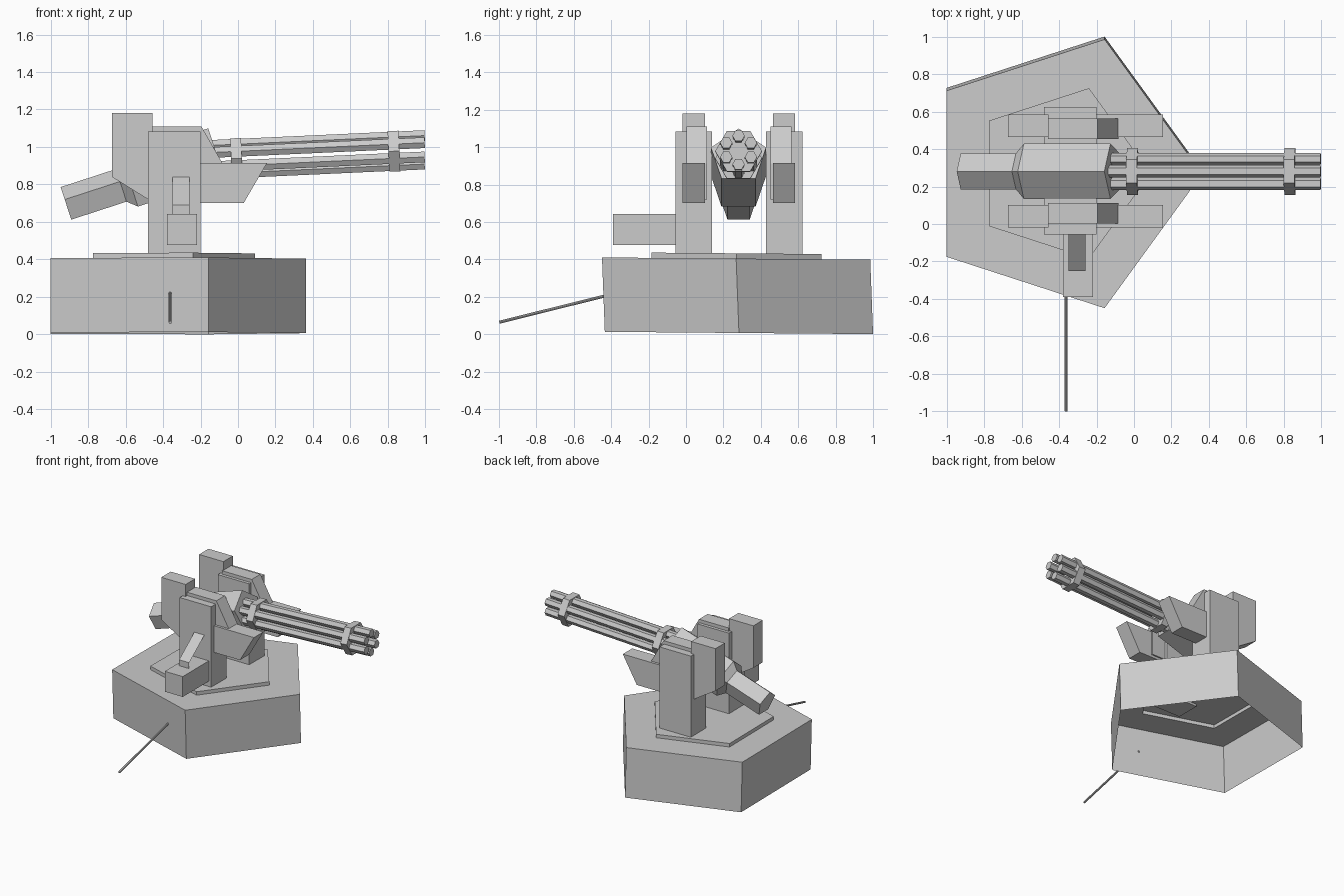
import bpy, bmesh, math
from mathutils import Vector

cube = bpy.data.objects.get("Cube")
if cube:
    bpy.data.objects.remove(cube, do_unlink=True)

grey = bpy.data.materials.new("plain grey")
grey.use_nodes = True
COL = (0.6, 0.6, 0.6, 1)
grey.diffuse_color = COL
grey.node_tree.nodes["Principled BSDF"].inputs["Base Color"].default_value = COL

MID = 0.283      # mirror plane of the two side assemblies
GUN_Y = 0.281    # centre plane of the gun


def finish(name, bm, fix=True):
    if fix:
        bmesh.ops.recalc_face_normals(bm, faces=bm.faces)
    me = bpy.data.meshes.new(name)
    bm.to_mesh(me)
    bm.free()
    me.materials.append(grey)
    ob = bpy.data.objects.new(name, me)
    bpy.context.collection.objects.link(ob)
    return ob


def loft(name, rings, cap_start=True, cap_end=True, fix=True):
    """Join rings of points with quads."""
    bm = bmesh.new()
    vs = [[bm.verts.new(p) for p in r] for r in rings]
    n = len(vs[0])
    for a, b in zip(vs, vs[1:]):
        for i in range(n):
            j = (i + 1) % n
            bm.faces.new((a[i], a[j], b[j], b[i]))
    if cap_start:
        bm.faces.new(vs[0][::-1])
    if cap_end:
        bm.faces.new(vs[-1])
    return finish(name, bm, fix)


def extrude_y(name, profile, y0, y1):
    """Extrude an x-z profile between two y values."""
    return loft(name, [[(x, y, z) for x, z in profile] for y in (y0, y1)])


def box(name, x0, x1, y0, y1, z0, z1):
    return extrude_y(name, [(x0, z0), (x1, z0), (x1, z1), (x0, z1)], y0, y1)


def tube(name, start, end, n, stations, phase):
    """Polygonal solid along an axis; stations are (distance, radius)."""
    s, e = Vector(start), Vector(end)
    d = (e - s).normalized()
    u = Vector((0, 1, 0)) if abs(d.y) < 0.5 else Vector((1, 0, 0))
    v = d.cross(u)
    if v.z < 0:
        v = -v
    rings = []
    for t, r in stations:
        c = s + d * t
        rings.append([c + r * (math.cos(a) * u + math.sin(a) * v)
                      for a in (phase + 2 * math.pi * i / n for i in range(n))])
    return loft(name, rings)


def pentagon(cx, cy, r, z):
    """Horizontal pentagon with a slight lean toward the back."""
    pts = []
    for i in range(5):
        a = 2 * math.pi * i / 5
        y = cy + r * math.sin(a)
        pts.append((cx + r * math.cos(a), y, z - 0.0085 * (y - 0.28)))
    return pts


# Hollow pentagonal base with a raised inner step, open underneath
loft("base", [pentagon(-0.39, 0.283, 0.754, 0.0065),
              pentagon(-0.39, 0.268, 0.754, 0.404),
              pentagon(-0.388, 0.27, 0.478, 0.404),
              pentagon(-0.388, 0.27, 0.478, 0.432)], cap_start=False, fix=False)

# Side assemblies: post, rear box, middle block and front guard on each side
rear = [(-0.672, 1.18), (-0.455, 1.18), (-0.455, 0.705), (-0.672, 0.84)]
middle = [(-0.46, 1.11), (-0.195, 1.11), (-0.083, 0.913), (-0.083, 0.72), (-0.46, 0.72)]
guard = [(-0.22, 0.915), (0.155, 0.915), (0.03, 0.70), (-0.22, 0.70)]
for side, sign in (("right", -1), ("left", 1)):
    def ys(inner, outer):
        return sorted((MID + sign * inner, MID + sign * outer))
    box(side + "_post", -0.48, -0.20, *ys(0.145, 0.34), 0.415, 1.083)
    extrude_y(side + "_rear_box", rear, *ys(0.181, 0.301))
    extrude_y(side + "_middle_block", middle, *ys(0.17, 0.281))
    extrude_y(side + "_front_guard", guard, *ys(0.181, 0.301))

# Control arm on the right post with a thin sloping panel above it
box("control_arm", -0.38, -0.22, -0.39, -0.04, 0.478, 0.642)
bm = bmesh.new()
rows = [[bm.verts.new((x, y, z)) for x in (-0.35, -0.26)]
        for y, z in ((-0.25, 0.64), (-0.25, 0.69), (-0.055, 0.84))]
for a, b in zip(rows, rows[1:]):
    bm.faces.new((a[0], a[1], b[1], b[0]))
finish("sloping_panel", bm, fix=False)

# Thin rod sticking out of the front of the base
rod_a, rod_b = Vector((-0.362, -0.37, 0.22)), Vector((-0.362, -0.998, 0.064))
tube("front_rod", rod_a, rod_b, 8, [(0, 0.008), ((rod_b - rod_a).length, 0.008)], 0)

# Gun body with rear grip: one pentagonal solid tilted upward
tube("gun_body", (-0.915, GUN_Y, 0.69), (-0.11, GUN_Y, 0.952), 5,
     [(0, 0.101), (0.31, 0.101), (0.36, 0.155), (0.846, 0.155)], math.pi / 2)


# Six barrels around a slightly rising axis
def axis(x):
    return Vector((x, GUN_Y, 0.985 - 0.046 * (1 - x)))


for i in range(6):
    a = math.pi / 6 + i * math.pi / 3
    off = Vector((0, 0.076 * math.cos(a), 0.076 * math.sin(a)))
    p, q = axis(-0.2) + off, axis(0.996) + off
    tube("barrel_%d" % (i + 1), p, q, 6, [(0, 0.033), ((q - p).length, 0.033)], 0)

# Two hexagonal clamps holding the barrels
for name, x in (("rear_clamp", -0.008), ("front_clamp", 0.832)):
    tube(name, axis(x - 0.029), axis(x + 0.029), 6, [(0, 0.125), (0.058, 0.125)], 0)
